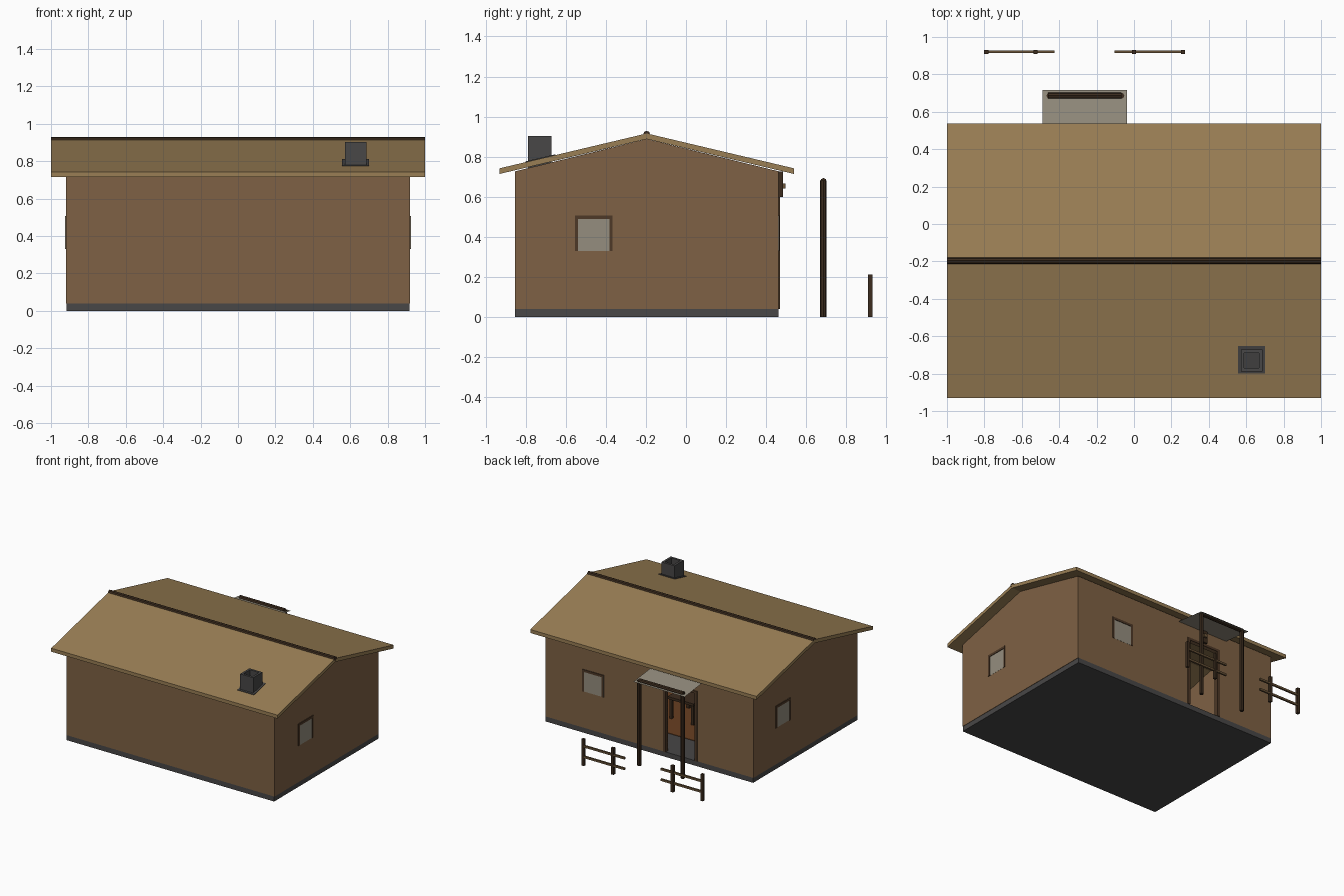
import bpy, bmesh, math
from mathutils import Vector

if "Cube" in bpy.data.objects:
    bpy.data.objects.remove(bpy.data.objects["Cube"])


def mat(name, r, g, b):
    m = bpy.data.materials.new(name)
    m.diffuse_color = (r, g, b, 1)
    m.use_nodes = True
    m.node_tree.nodes["Principled BSDF"].inputs["Base Color"].default_value = m.diffuse_color
    return m


WALL = mat("clay_wall", .21, .12, .058)
ROOF = mat("thatch", .32, .21, .09)
DARK = mat("dark_wood", .045, .025, .013)
FRAME = mat("frame_wood", .075, .04, .02)
RAIL = mat("rail_wood", .14, .085, .038)
STONE = mat("dark_stone", .065, .063, .063)
PANE = mat("pale_grey", .30, .27, .21)
RUG = mat("rust_brown", .14, .05, .015)


def finish(name, bm, m):
    bmesh.ops.recalc_face_normals(bm, faces=bm.faces)
    me = bpy.data.meshes.new(name)
    bm.to_mesh(me)
    bm.free()
    me.materials.append(m)
    ob = bpy.data.objects.new(name, me)
    bpy.context.collection.objects.link(ob)
    return ob


def box(name, m, x0, x1, y0, y1, z0, z1):
    bm = bmesh.new()
    bmesh.ops.create_cube(bm, size=1)
    for v in bm.verts:
        v.co = Vector(((x0 + x1) / 2 + v.co.x * (x1 - x0),
                       (y0 + y1) / 2 + v.co.y * (y1 - y0),
                       (z0 + z1) / 2 + v.co.z * (z1 - z0)))
    return finish(name, bm, m)


def prism(name, m, profile, x0, x1):
    # (y, z) profile extruded along x
    bm = bmesh.new()
    f = bm.faces.new([bm.verts.new((x0, y, z)) for y, z in profile])
    r = bmesh.ops.extrude_face_region(bm, geom=[f])
    for v in r["geom"]:
        if isinstance(v, bmesh.types.BMVert):
            v.co.x = x1
    return finish(name, bm, m)


def rod(name, m, a, b, r, sides=8):
    a, b = Vector(a), Vector(b)
    bm = bmesh.new()
    bmesh.ops.create_cone(bm, cap_ends=True, segments=sides, radius1=r,
                          radius2=r, depth=(b - a).length)
    ob = finish(name, bm, m)
    ob.location = (a + b) / 2
    ob.rotation_euler = (b - a).to_track_quat('Z', 'Y').to_euler()
    return ob


X, Y0, Y1, T, H = .92, -.853, .462, .03, .727
RY = -.196
DX0, DX1, DH = -.405, -.145, .58

# foundation and walls with a door opening at the back
box("foundation", STONE, -.917, .917, Y0, Y1, 0, .04)
box("front_wall", WALL, -X, X, Y0, Y0 + T, .04, H)
box("back_wall_left", WALL, -X, DX0, Y1 - T, Y1, .04, H)
box("back_wall_right", WALL, DX1, X, Y1 - T, Y1, .04, H)
box("door_lintel_wall", WALL, DX0, DX1, Y1 - T, Y1, DH, H)
for s, side in ((1, "right"), (-1, "left")):
    box(side + "_wall", WALL, s * (X - T), s * X, Y0 + T, Y1 - T, .04, H)
    prism(side + "_gable", WALL, [(Y0, H), (Y1, H), (RY, .888)], s * (X - T), s * X)

# roof and ridge pole
prism("roof", ROOF, [(-.93, .714), (-.93, .742), (RY, .916), (.538, .742),
                     (.538, .714), (RY, .888)], -1, 1)
rod("ridge_pole", DARK, (-1, RY, .912), (1, RY, .912), .017)


# windows: pane with frame on top and sides
def side_window(name, s, y0, y1):
    a, b = s * .91, s * .925
    box(name + "_pane", PANE, a, s * .921, y0, y1, .33, .507)
    box(name + "_frame_a", FRAME, a, b, y0, y0 + .016, .33, .507)
    box(name + "_frame_b", FRAME, a, b, y1 - .016, y1, .33, .507)
    box(name + "_frame_top", FRAME, a, b, y0, y1, .488, .507)


side_window("right_window", 1, -.555, -.367)
side_window("left_window", -1, -.005, .183)
box("back_window_pane", PANE, .403, .592, .45, .463, .33, .507)
box("back_window_frame_a", FRAME, .403, .419, .45, .467, .33, .507)
box("back_window_frame_b", FRAME, .576, .592, .45, .467, .33, .507)
box("back_window_frame_top", FRAME, .403, .592, .45, .467, .488, .507)

# door frame and lantern above it
box("door_jamb_left", FRAME, DX0 - .022, DX0, Y1 - T, .468, .04, .6)
box("door_jamb_right", FRAME, DX1, DX1 + .022, Y1 - T, .468, .04, .6)
box("door_head", FRAME, DX0, DX1, Y1 - T, .468, DH, .6)
box("lantern_plate", DARK, -.295, -.245, .46, .483, .6, .727)
box("lantern_peg", RAIL, -.283, -.257, .475, .497, .64, .667)

# porch: thin sheet, beam and two posts
bm = bmesh.new()
bm.faces.new([bm.verts.new(p) for p in ((-.49, .717, .67), (-.037, .717, .67),
                                        (-.037, .462, .70), (-.49, .462, .70))])
finish("porch_sheet", bm, PANE)
rod("porch_beam", DARK, (-.46, .686, .677), (-.068, .686, .677), .016)
for x in (-.452, -.068):
    rod("porch_post", DARK, (x, .686, 0), (x, .686, .68), .016)

# chimney: four sides around an open flue, flashing on the slope
cx0, cx1, cy0, cy1, w = .571, .687, -.788, -.672, .018
box("chimney_front", STONE, cx0, cx1, cy0, cy0 + w, .74, .903)
box("chimney_back", STONE, cx0, cx1, cy1 - w, cy1, .74, .903)
box("chimney_left", STONE, cx0, cx0 + w, cy0 + w, cy1 - w, .74, .903)
box("chimney_right", STONE, cx1 - w, cx1, cy0 + w, cy1 - w, .74, .903)
prism("chimney_flashing", STONE, [(-.80, .765), (-.80, .777), (-.652, .812),
                                  (-.652, .80)], .557, .701)

# fences
for x0, x1, posts in ((-.80, -.425, (-.79, -.527)), (-.105, .27, (0, .262))):
    for x in posts:
        box("fence_post", DARK, x - .011, x + .011, .909, .931, 0, .212)
    for z in (.07, .155):
        box("fence_rail", RAIL, x0, x1, .914, .928, z - .008, z + .008)

# inside, glimpsed through the door
box("floor_rug", RUG, -.5, .6, -.75, .19, .04, .044)
for x in (-.04, .15):
    for y in (-.03, -.25):
        box("table_leg", DARK, x - .011, x + .011, y - .011, y + .011, .04, .2)
box("table_top", DARK, -.06, .17, -.27, -.01, .2, .22)
